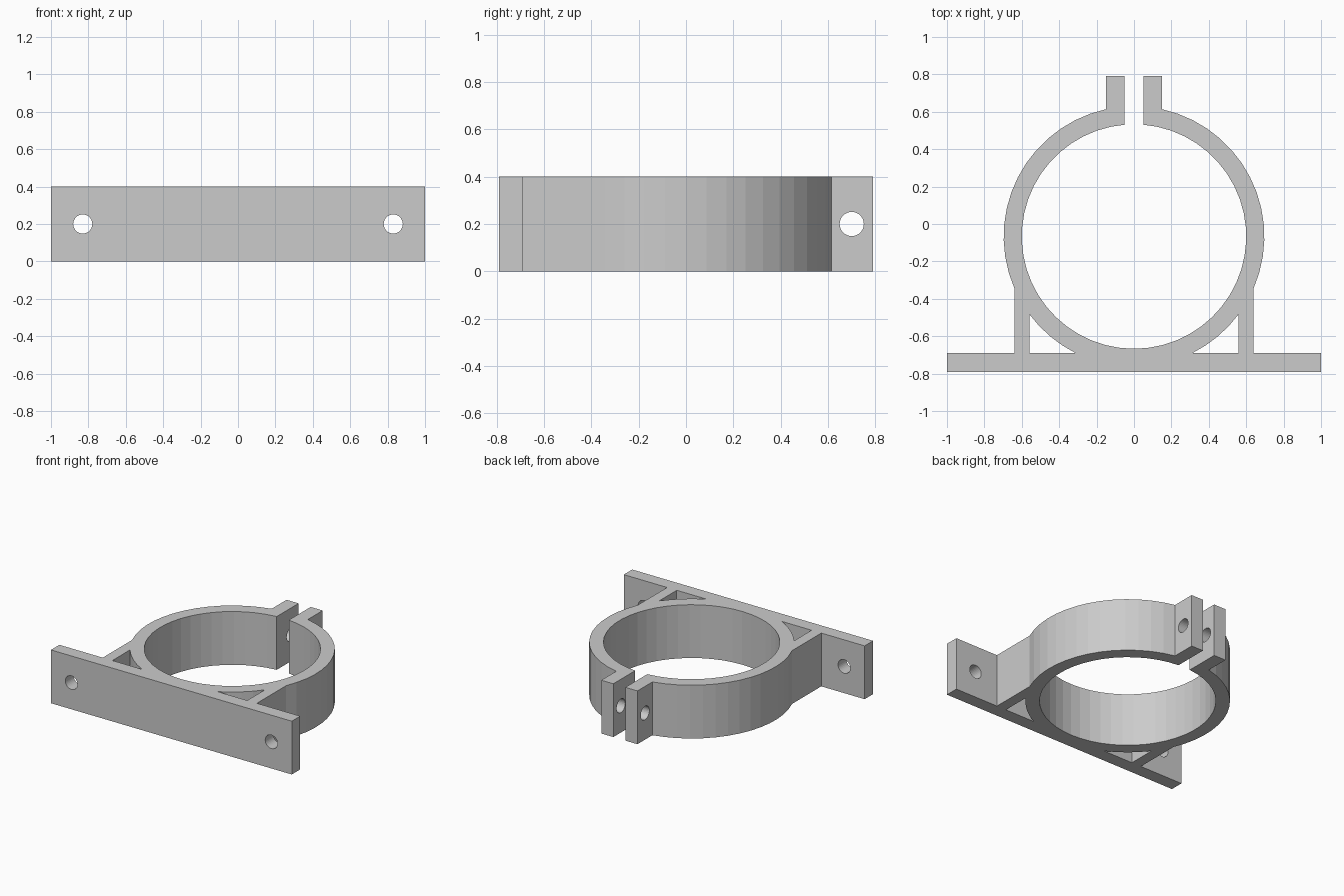
import bpy, bmesh
from math import sin, cos, asin, acos, pi, ceil, radians

if "Cube" in bpy.data.objects:
    bpy.data.objects.remove(bpy.data.objects["Cube"])

CY, R_IN, R_OUT, H = -0.067, 0.6, 0.697, 0.4
PLATE_TOP, Y_END = -0.69, 0.79


def arc(r, a0, a1):
    n = max(1, ceil(abs(a1 - a0) / radians(7.5) - 0.01))
    angles = [a0 + (a1 - a0) * i / n for i in range(n + 1)]
    return [(r * cos(a), CY + r * sin(a)) for a in angles]


def mirrored(points):
    return [(-x, y) for x, y in reversed(points)]


def extrude_loops(name, loops, height):
    bm = bmesh.new()
    edges = []
    for loop in loops:
        vs = [bm.verts.new((x, y, 0)) for x, y in loop]
        edges += [bm.edges.new((vs[i - 1], vs[i])) for i in range(len(vs))]
    bmesh.ops.triangle_fill(bm, edges=edges, use_beauty=True, use_dissolve=False)
    top = bmesh.ops.extrude_face_region(bm, geom=bm.faces[:])["geom"]
    verts = [g for g in top if isinstance(g, bmesh.types.BMVert)]
    bmesh.ops.translate(bm, verts=verts, vec=(0, 0, height))
    bmesh.ops.recalc_face_normals(bm, faces=bm.faces[:])
    mesh = bpy.data.meshes.new(name)
    bm.to_mesh(mesh)
    bm.free()
    ob = bpy.data.objects.new(name, mesh)
    bpy.context.collection.objects.link(ob)
    return ob


def drill(target, location, rotation, depth):
    bpy.ops.mesh.primitive_cylinder_add(vertices=32, radius=0.051, depth=depth,
                                        location=location, rotation=rotation)
    cutter = bpy.context.object
    cutter.hide_render = True
    mod = target.modifiers.new("hole", 'BOOLEAN')
    mod.operation, mod.solver, mod.object = 'DIFFERENCE', 'EXACT', cutter
    bpy.context.view_layer.objects.active = target
    bpy.ops.object.modifier_apply(modifier=mod.name)
    bpy.data.objects.remove(cutter)


# Right half outline: bore, clamping ear, outer ring, strut, base plate
half = arc(R_IN, -pi / 2, acos(0.05 / R_IN))
half += [(0.05, Y_END), (0.15, Y_END)]
half += arc(R_OUT, acos(0.15 / R_OUT), -acos(0.64 / R_OUT))
half += [(0.64, PLATE_TOP), (1, PLATE_TOP), (1, -Y_END)]
outline = half + mirrored(half[1:])

# Triangular windows between ring, strut and plate
window = arc(R_OUT, -acos(0.56 / R_OUT), asin((PLATE_TOP - CY) / R_OUT))
window.append((0.56, PLATE_TOP))

clamp = extrude_loops("pipe_clamp_bracket", [outline, window, mirrored(window)], H)

# Mounting holes in the plate and bolt hole through both ears
for side in (-1, 1):
    drill(clamp, (0.83 * side, -0.74, H / 2), (pi / 2, 0, 0), 0.3)
drill(clamp, (0, 0.70, H / 2), (0, pi / 2, 0), 0.6)
